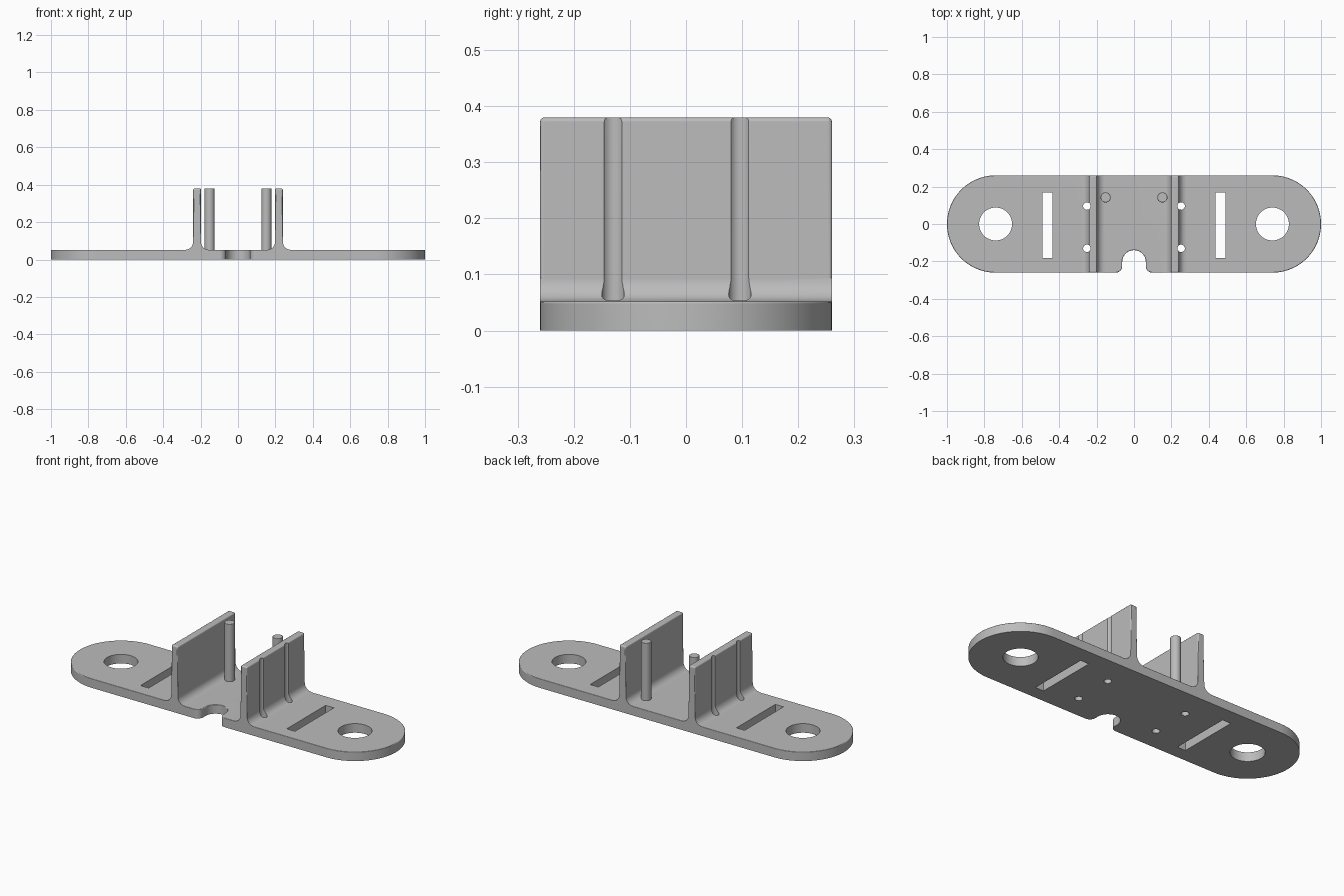
import bpy
import bmesh
from math import sin, cos, radians

if "Cube" in bpy.data.objects:
    bpy.data.objects.remove(bpy.data.objects["Cube"], do_unlink=True)

HALF_Y = 0.26      # half depth of plate and walls
PLATE_Z = 0.052    # plate thickness
TOP_Z = 0.38       # height of walls and pins

grey = bpy.data.materials.new("plain grey")
grey.use_nodes = True
grey.diffuse_color = (0.5, 0.5, 0.5, 1)
grey.node_tree.nodes["Principled BSDF"].inputs["Base Color"].default_value = (0.5, 0.5, 0.5, 1)


def arc(cx, cy, r, start, end, steps):
    """Points on an arc, angles in degrees."""
    angles = [radians(start + (end - start) * i / steps) for i in range(steps + 1)]
    return [(cx + r * cos(a), cy + r * sin(a)) for a in angles]


def prism(name, outline, place, offset, rounded=None, width=0.006):
    """Extrude an outline, then round the edges picked by a rule."""
    bm = bmesh.new()
    face = bm.faces.new([bm.verts.new(place(u, v)) for u, v in outline])
    ext = bmesh.ops.extrude_face_region(bm, geom=[face])
    bmesh.ops.translate(bm, vec=offset, verts=[g for g in ext["geom"] if isinstance(g, bmesh.types.BMVert)])
    bmesh.ops.recalc_face_normals(bm, faces=bm.faces)
    if rounded:
        edges = [e for e in bm.edges if rounded(e)]
        bmesh.ops.bevel(bm, geom=edges, offset=width, segments=4, profile=0.5, affect="EDGES")
    mesh = bpy.data.meshes.new(name)
    bm.to_mesh(mesh)
    bm.free()
    mesh.materials.append(grey)
    obj = bpy.data.objects.new(name, mesh)
    bpy.context.collection.objects.link(obj)
    return obj


def upright(name, outline, bottom, top, **kw):
    return prism(name, outline, lambda u, v: (u, v, bottom), (0, 0, top - bottom), **kw)


def combine(target, other, operation):
    """Apply a boolean and drop the helper."""
    mod = target.modifiers.new(operation, "BOOLEAN")
    mod.operation, mod.object, mod.solver = operation, other, "EXACT"
    bpy.context.view_layer.objects.active = target
    bpy.ops.object.modifier_apply(modifier=mod.name)
    bpy.data.objects.remove(other, do_unlink=True)


def smooth(obj):
    bpy.ops.object.select_all(action="DESELECT")
    obj.select_set(True)
    bpy.context.view_layer.objects.active = obj
    bpy.ops.object.shade_smooth_by_angle(angle=radians(35))
    obj.modifiers.new("even shading", "WEIGHTED_NORMAL").keep_sharp = True


# Plate with round ends and a cable notch in the front edge
outline = arc(0.74, 0, HALF_Y, -90, 90, 48) + arc(-0.74, 0, HALF_Y, 90, 270, 48)
outline += arc(-0.098, -0.225, 0.035, -90, 0, 8)
outline += arc(0, -0.203, 0.063, 180, 0, 24)
outline += arc(0.098, -0.225, 0.035, 180, 270, 8)
body = upright("mounting_plate", outline, 0, PLATE_Z, width=0.004,
               rounded=lambda e: all(v.co.z > PLATE_Z - 0.001 for v in e.verts))

# Upright walls with filleted feet
fillet, inner, outer = 0.042, 0.198, 0.24
section = [(inner - fillet, 0.02), (outer + fillet, 0.02)]
section += arc(outer + fillet, PLATE_Z + fillet, fillet, 270, 180, 8)
section += [(outer, TOP_Z), (inner, TOP_Z)]
section += arc(inner - fillet, PLATE_Z + fillet, fillet, 0, -90, 8)


def wall_edge(e):
    high = all(v.co.z > PLATE_Z + fillet - 0.001 for v in e.verts)
    along_y = abs(e.verts[0].co.y - e.verts[1].co.y) > 0.1
    return high and (not along_y or e.verts[0].co.z > TOP_Z - 0.001)


for side in (1, -1):
    wall = prism("wall", section, lambda u, v: (side * u, -HALF_Y, v), (0, 2 * HALF_Y, 0),
                 rounded=wall_edge, width=0.008)
    combine(body, wall, "UNION")

# Large end holes, strap slots, and small holes that groove the walls
for side in (1, -1):
    cuts = [arc(side * 0.74, 0, 0.088, 0, 352.5, 47)]
    sx = side * 0.4625
    cuts.append([(sx - 0.026, -0.183), (sx + 0.026, -0.183), (sx + 0.026, 0.168), (sx - 0.026, 0.168)])
    cuts += [arc(side * 0.252, y, 0.02, 0, 345, 23) for y in (-0.13, 0.096)]
    for cut in cuts:
        combine(body, upright("cutter", cut, -0.1, 0.5), "DIFFERENCE")
smooth(body)

# Locating pins between the walls
for name, side in (("left_pin", 1), ("right_pin", -1)):
    pin = upright(name, arc(side * 0.152, 0.142, 0.027, 0, 348.75, 31), 0.03, TOP_Z, width=0.003,
                  rounded=lambda e: all(v.co.z > TOP_Z - 0.001 for v in e.verts))
    smooth(pin)
